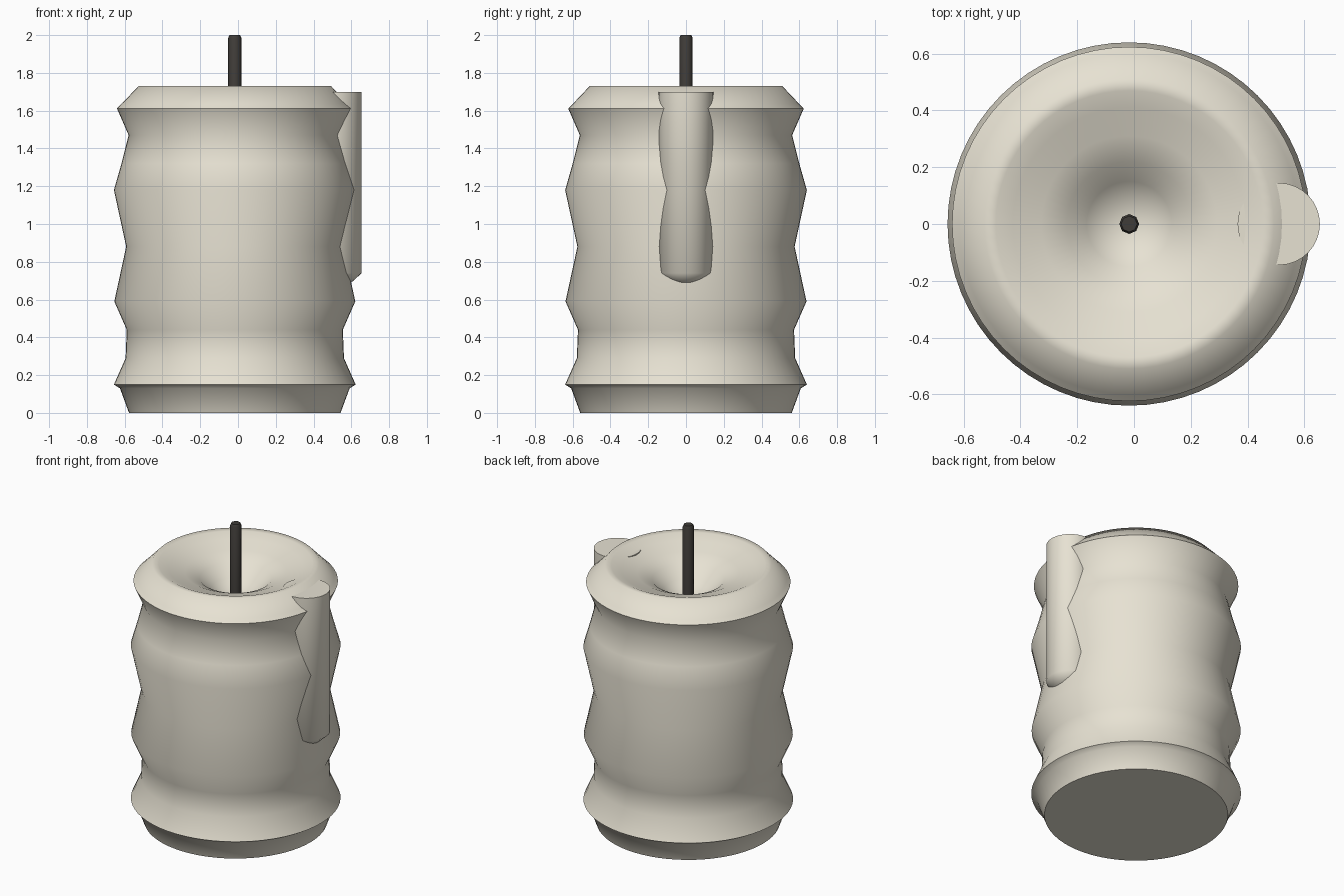
import bpy, bmesh, math

if "Cube" in bpy.data.objects:
    bpy.data.objects.remove(bpy.data.objects["Cube"])

CX = -0.017  # axis of the candle, offset by the wax drip


def material(name, color):
    m = bpy.data.materials.new(name)
    m.diffuse_color = (*color, 1)
    m.use_nodes = True
    m.node_tree.nodes["Principled BSDF"].inputs["Base Color"].default_value = m.diffuse_color
    return m


def lathe(name, profile, cx, segs, mat, angle):
    """Revolve (radius, z) points, listed bottom to top, around a vertical axis."""
    bm = bmesh.new()
    rings = []
    for r, z in profile:
        if r == 0:
            rings.append([bm.verts.new((cx, 0, z))] * segs)
        else:
            rings.append([bm.verts.new((cx + r * math.cos(2 * math.pi * i / segs),
                                        r * math.sin(2 * math.pi * i / segs), z))
                          for i in range(segs)])
    for a, b in zip(rings, rings[1:]):
        for i in range(segs):
            j = (i + 1) % segs
            bm.faces.new(list(dict.fromkeys((a[i], a[j], b[j], b[i]))))
    bmesh.ops.recalc_face_normals(bm, faces=bm.faces)
    me = bpy.data.meshes.new(name)
    bm.to_mesh(me)
    bm.free()
    me.materials.append(mat)
    ob = bpy.data.objects.new(name, me)
    bpy.context.collection.objects.link(ob)
    bpy.ops.object.select_all(action='DESELECT')
    ob.select_set(True)
    bpy.context.view_layer.objects.active = ob
    bpy.ops.object.shade_smooth_by_angle(angle=math.radians(angle))
    return ob


wax = material("wax", (0.80, 0.76, 0.65))
dark = material("charred_wick", (0.05, 0.045, 0.04))

# Rippled candle body with a melted hollow in the top
lathe("candle_body", [
    (0, 0), (0.56, 0), (0.608, 0.13), (0.64, 0.15), (0.578, 0.29), (0.572, 0.44),
    (0.638, 0.59), (0.575, 0.88), (0.64, 1.18), (0.60, 1.32), (0.562, 1.47),
    (0.624, 1.612), (0.60, 1.635), (0.51, 1.73), (0.47, 1.727), (0.41, 1.70),
    (0.31, 1.672), (0.22, 1.63), (0.15, 1.56), (0.08, 1.51), (0, 1.50)],
    CX, 64, wax, 60)

# Wax drip running down the right side
lathe("wax_drip", [(0, 0.66), (0.09, 0.69), (0.145, 0.74), (0.145, 1.70), (0, 1.70)],
      0.51, 32, wax, 60)

# Wick
lathe("wick", [(0, 1.45), (0.035, 1.45), (0.035, 1.985), (0.028, 2.0), (0, 2.0)],
      CX, 8, dark, 50)
